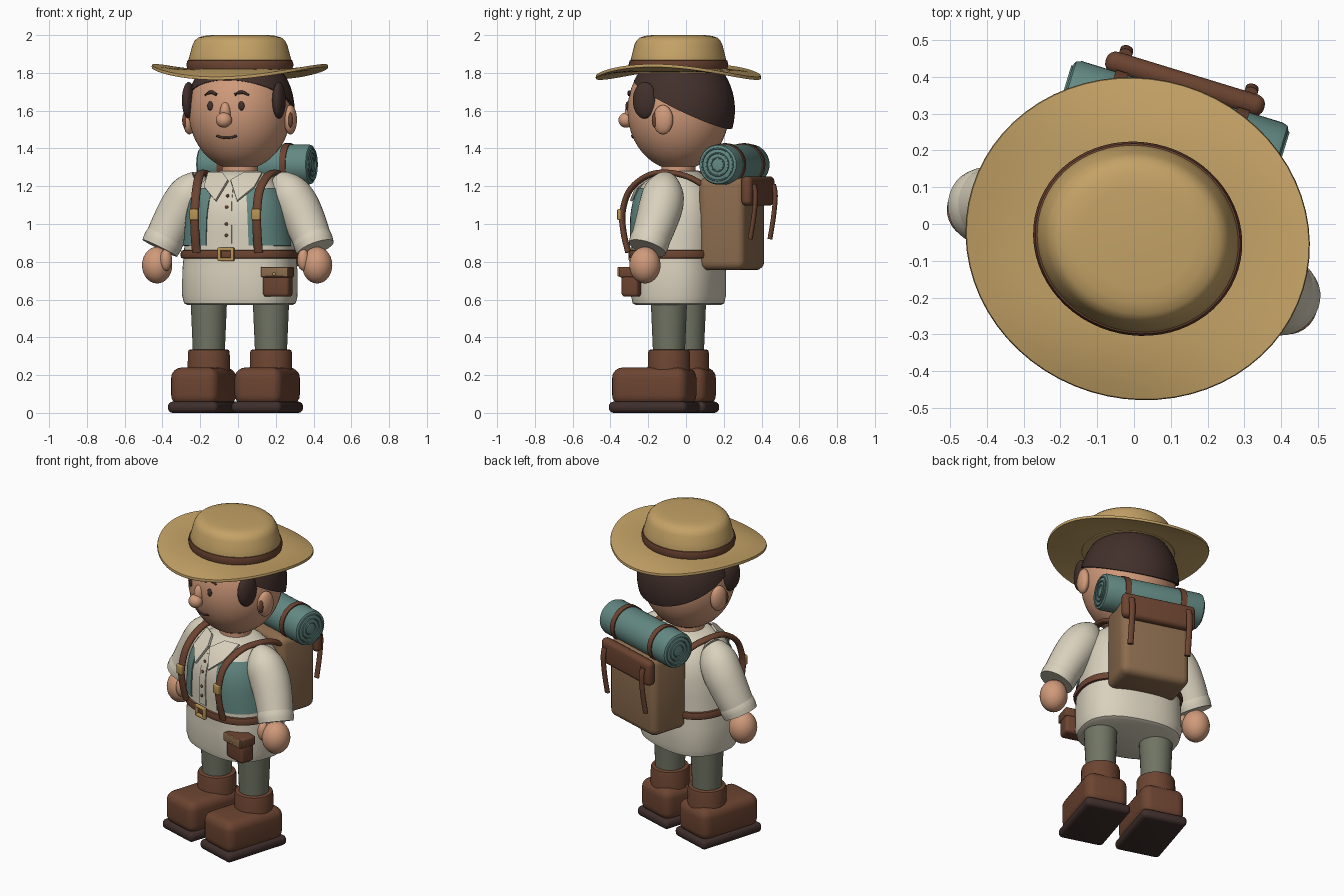
import bpy, bmesh, math
from mathutils import Matrix, Vector

if "Cube" in bpy.data.objects:
    bpy.data.objects.remove(bpy.data.objects["Cube"])


def material(name, r, g, b):
    m = bpy.data.materials.new(name)
    lin = [((v / 255 + 0.055) / 1.055) ** 2.4 for v in (r, g, b)]
    m.diffuse_color = (*lin, 1)
    m.use_nodes = True
    m.node_tree.nodes["Principled BSDF"].inputs["Base Color"].default_value = m.diffuse_color
    return m


SKIN = material("skin", 208, 154, 122)
HAIR = material("dark_hair", 66, 48, 43)
STRAW = material("straw", 196, 162, 102)
LEATHER = material("brown_leather", 108, 68, 49)
CREAM = material("cream_cloth", 217, 209, 189)
TEAL = material("teal_cloth", 99, 137, 131)
CANVAS = material("tan_canvas", 140, 108, 78)
PANTS = material("grey_green_cloth", 112, 116, 99)
BRASS = material("brass", 184, 147, 85)
SOLE = material("dark_sole", 62, 46, 43)
PLACE = Matrix.Translation((0.01, -0.04, 0)) @ Matrix.Rotation(math.radians(-17), 4, 'Z')


def finish(name, bm, mat, thick=0):
    bmesh.ops.recalc_face_normals(bm, faces=bm.faces)
    if thick:
        bmesh.ops.solidify(bm, geom=bm.faces[:], thickness=thick)
        bmesh.ops.recalc_face_normals(bm, faces=bm.faces)
    me = bpy.data.meshes.new(name)
    bm.to_mesh(me)
    bm.free()
    me.transform(PLACE)
    me.materials.append(mat)
    ob = bpy.data.objects.new(name, me)
    bpy.context.collection.objects.link(ob)
    return ob


def ball(name, c, r, mat, seg=28):
    bm = bmesh.new()
    bmesh.ops.create_uvsphere(bm, u_segments=seg, v_segments=seg // 2, radius=1,
                              matrix=Matrix.Translation(c) @ Matrix.Diagonal((*r, 1)))
    return finish(name, bm, mat)


def box(name, c, size, mat, bevel=0.01, seg=3):
    bm = bmesh.new()
    bmesh.ops.create_cube(bm, size=1, matrix=Matrix.Translation(c) @ Matrix.Diagonal((*size, 1)))
    bmesh.ops.bevel(bm, geom=bm.edges[:], offset=bevel, segments=seg, profile=0.5, affect='EDGES')
    return finish(name, bm, mat)


def skin_rings(name, rings, mat, closed=True, caps=True, thick=0, loop=False):
    """Join a list of point rings with quads."""
    bm = bmesh.new()
    vs = [[bm.verts.new(p) for p in ring] for ring in rings]
    n = len(vs[0])
    pairs = list(zip(vs, vs[1:])) + ([(vs[-1], vs[0])] if loop else [])
    for a, b in pairs:
        for i in range(n if closed else n - 1):
            j = (i + 1) % n
            bm.faces.new((a[i], a[j], b[j], b[i]))
    if caps and closed and not loop:
        bm.faces.new(vs[0])
        bm.faces.new(vs[-1])
    return finish(name, bm, mat, thick)


def oval(cx, cy, z, a, b, n=48, power=2):
    out = []
    for i in range(n):
        t = 2 * math.pi * i / n
        c, s = math.cos(t), math.sin(t)
        out.append((cx + a * math.copysign(abs(c) ** (2 / power), c),
                    cy + b * math.copysign(abs(s) ** (2 / power), s), z))
    return out


def sweep(name, pts, mat, flat=1.0, steps=6, n=20):
    """Smooth tube through (x, y, z, radius) points; flat squashes its thickness."""
    p = [Vector(q) for q in pts]
    p = [2 * p[0] - p[1]] + p + [2 * p[-1] - p[-2]]
    path = []
    for i in range(1, len(p) - 2):
        for k in range(steps):
            t = k / steps
            path.append(0.5 * (2 * p[i] + (p[i + 1] - p[i - 1]) * t
                        + (2 * p[i - 1] - 5 * p[i] + 4 * p[i + 1] - p[i + 2]) * t * t
                        + (3 * p[i] - p[i - 1] - 3 * p[i + 1] + p[i + 2]) * t ** 3))
    path.append(p[-2])
    rings = []
    for i, q in enumerate(path):
        d = (path[min(i + 1, len(path) - 1)] - path[max(i - 1, 0)]).to_3d().normalized()
        ref = Vector((0, 0, 1)) if abs(d.x) > 0.85 else Vector((1, 0, 0))
        u = (ref - d * ref.dot(d)).normalized()
        v = d.cross(u)
        c = q.to_3d()
        rings.append([c + q.w * (u * math.cos(a) + v * flat * math.sin(a))
                      for a in (2 * math.pi * j / n for j in range(n))])
    return skin_rings(name, rings, mat)


# Shirt body: profile of height, half width, half depth
BODY = [(.57, .275, .205), (.58, .294, .225), (.62, .304, .234), (.75, .303, .234), (.84, .295, .23),
        (.95, .285, .236), (1.05, .275, .236), (1.13, .255, .222), (1.2, .22, .187),
        (1.25, .165, .14), (1.28, .10, .10)]


def body_at(z, deg, off=0):
    for (z0, a0, b0), (z1, a1, b1) in zip(BODY, BODY[1:]):
        if z <= z1:
            break
    t = (z - z0) / (z1 - z0)
    c, s = math.cos(math.radians(deg)), math.sin(math.radians(deg))
    return ((a0 + t * (a1 - a0) + off) * math.copysign(abs(c) ** 0.8, c),
            (b0 + t * (b1 - b0) + off) * math.copysign(abs(s) ** 0.8, s), z)


def body_patch(name, z0, z1, d0, d1, off, mat, thick):
    rings = [[body_at(z0 + (z1 - z0) * k / 8, d0 + (d1 - d0) * i / 24, off) for i in range(25)]
             for k in range(9)]
    return skin_rings(name, rings, mat, closed=False, thick=thick)


skin_rings("shirt_body", [oval(0, 0, z, a, b, 56, 2.5) for z, a, b in BODY], CREAM)
body_patch("shirt_placket", .88, 1.19, -93, -87, .006, CREAM, .008)
for k, z in enumerate((.94, 1.0, 1.09, 1.15)):
    ball(f"shirt_button_{k}", (0, body_at(z, -90)[1] - .01, z), (.009, .006, .009), LEATHER, 12)

# Belt and buckle
rings = [[body_at(z, 360 * i / 56, o) for i in range(56)]
         for z, o in ((.818, 0), (.82, .012), (.84, .018), (.86, .012), (.862, 0))]
skin_rings("belt", rings, LEATHER, caps=False)
for s in (-1, 1):
    box("belt_buckle_side", (s * .036, -.253, .84), (.018, .02, .072), BRASS, .005)
    box("belt_buckle_bar", (0, -.253, .84 + s * .027), (.09, .02, .018), BRASS, .005)

# Belt pouch
box("pouch", (.262, -.17, .69), (.145, .095, .15), LEATHER, .018)
box("pouch_lid", (.262, -.172, .745), (.155, .11, .056), LEATHER, .01)
box("pouch_flap", (.262, -.228, .747), (.15, .014, .05), CANVAS, .004)
ball("pouch_stud", (.262, -.237, .735), (.009, .006, .009), BRASS, 12)

# Head: ellipsoid, tilted hair cap, ears, face
HC, HR = Vector((0, 0, 1.6)), Vector((.272, .27, .315))
ball("head", HC, HR, SKIN, 48)
skin_rings("neck", [oval(0, 0, z, .095, .09) for z in (1.22, 1.34)], SKIN)
bm = bmesh.new()
bmesh.ops.create_uvsphere(bm, u_segments=48, v_segments=32, radius=1,
                          matrix=Matrix.Translation((0, .015, 1.605)) @ Matrix.Diagonal((.285, .285, .32, 1)))
cut = bmesh.ops.bisect_plane(bm, geom=bm.verts[:] + bm.edges[:] + bm.faces[:], plane_co=(0, .24, 1.525),
                             plane_no=(0, .5, 1), clear_inner=True)
bmesh.ops.contextual_create(bm, geom=[e for e in cut['geom_cut'] if isinstance(e, bmesh.types.BMEdge)])
finish("hair", bm, HAIR)


def face_y(x, z):
    return -HR.y * math.sqrt(1 - (x / HR.x) ** 2 - ((z - HC.z) / HR.z) ** 2)


ball("nose", (0, -.29, 1.55), (.043, .04, .04), SKIN)
ball("nose_bridge", (0, -.264, 1.585), (.03, .032, .06), SKIN)
sweep("mouth", [(x, face_y(x, z) - .002, z, .006) for x, z in
                ((-.055, 1.467), (-.03, 1.459), (0, 1.456), (.03, 1.459), (.055, 1.467))], HAIR, n=10)
for s in (-1, 1):
    ball("eye", (s * .086, face_y(.086, 1.625), 1.625), (.017, .01, .024), HAIR, 20)
    sweep("eyebrow", [(s * x, face_y(x, z) - .003, z, r) for x, z, r in
                      ((.05, 1.685, .008), (.085, 1.698, .009), (.122, 1.682, .005))], HAIR, n=10)
    ball("sideburn", (s * .25, -.11, 1.655), (.032, .066, .097), HAIR)
    ball("ear", (s * .28, 0, 1.552), (.032, .055, .078), SKIN)
    ball("ear_hollow", (s * .293, -.042, 1.55), (.013, .016, .04), LEATHER, 16)

# Hat: crown, band and saddle-shaped brim
skin_rings("hat_crown", [oval(0, 0, z, a, a * .915, 64) for a, z in
           ((.27, 1.80), (.277, 1.86), (.266, 1.9), (.252, 1.95), (.24, 1.972), (.222, 1.987),
            (.19, 1.996), (.15, 2.0))], STRAW)
skin_rings("hat_band", [oval(0, 0, z, a, a * .915, 64) for a, z in
           ((.265, 1.815), (.28, 1.82), (.286, 1.843), (.28, 1.866), (.265, 1.87))], LEATHER, caps=False)
rings = []
for t, dz in [(k / 8, .008) for k in range(9)] + [(1.012, 0)] + [(k / 8, -.008) for k in range(8, -1, -1)]:
    ring = []
    for i in range(64):
        a = 2 * math.pi * i / 64
        ring.append(((.25 + .218 * t) * math.cos(a), (.23 + .203 * t) * math.sin(a),
                     1.813 + dz + t * t * (.034 * math.cos(2 * a) - .008)))
    rings.append(ring)
skin_rings("hat_brim", rings, STRAW, caps=False, loop=True)

# Paired parts
for s in (-1, 1):
    # vest panel and collar
    body_patch("vest_panel", .885, 1.19, -90 + s * 18.5, -90 + s * 84, .006, TEAL, .012)
    bm = bmesh.new()
    pts = [(.008, -.195, 1.235), (.06, -.25, 1.125), (.14, -.195, 1.2), (.15, -.09, 1.275), (.06, -.125, 1.275)]
    v = [bm.verts.new((s * x, y, z)) for x, y, z in pts]
    for f in ((0, 1, 2), (0, 2, 4), (2, 3, 4)):
        bm.faces.new([v[i] for i in f])
    finish("collar_flap", bm, CREAM, .014)
    # shoulder strap over to the pack
    sweep("shoulder_strap", [(s * x, y, z, .024) for x, y, z in
          ((.172, -.225, .85), (.172, -.25, .95), (.172, -.257, 1.06), (.175, -.215, 1.18), (.19, -.11, 1.257),
           (.2, 0, 1.272), (.19, .11, 1.25), (.17, .2, 1.2))], LEATHER, flat=.65)
    box("strap_buckle", (s * .172, -.268, 1.05), (.046, .026, .058), BRASS, .006)
    # arm
    sweep("sleeve", [(s * x, y, z, r) for x, y, z, r in
          ((.19, 0, 1.235, .03), (.225, 0, 1.215, .075), (.27, 0, 1.165, .108), (.32, 0, 1.09, .116),
           (.375, -.015, .99, .109), (.428, -.04, .878, .099))], CREAM, n=32)
    sweep("cuff", [(s * x, y, z, r) for x, y, z, r in
          ((.402, -.028, .935, .102), (.416, -.034, .905, .106), (.431, -.041, .872, .102))], CREAM, n=32, steps=3)
    ball("hand", (s * .443, -.05, .782), (.08, .083, .097), SKIN)
    ball("thumb", (s * .38, -.095, .81), (.032, .034, .058), SKIN, 20)
    # leg and boot
    skin_rings("trouser_leg", [oval(s * .172, 0, z, r, r, 32) for z, r in ((.3, .084), (.6, .097))], PANTS)
    skin_rings("boot_shaft", [oval(s * .172, 0, z, r, r, 32) for z, r in
               ((.15, .115), (.32, .111), (.332, .107), (.336, .098))], LEATHER)
    box("boot_foot", (s * .176, -.08, .14), (.262, .415, .2), LEATHER, .055, 5)
    box("boot_sole", (s * .176, -.08, .03), (.278, .432, .06), SOLE, .026, 4)
    # pack closing strap and bedroll strap
    sweep("pack_strap", [(s * .178, y, z, .018) for y, z in
          ((.472, 1.21), (.482, 1.15), (.472, 1.04), (.452, .92))], LEATHER, flat=.7, n=14)

# Backpack
box("pack_body", (0, .295, 1.003), (.42, .255, .495), CANVAS, .045, 4)
box("pack_flap", (0, .44, 1.175), (.45, .06, .155), LEATHER, .027, 4)


def roll(name, profile, mat, caps=True):
    """Turned part around the bedroll's sideways axis."""
    rings = [[(x, .31 + r * math.cos(a), 1.315 + r * math.sin(a))
              for a in (2 * math.pi * i / 40 for i in range(40))] for x, r in profile]
    return skin_rings(name, rings, mat, caps=caps)


# Bedroll with straps and rolled ends
roll("bedroll", [(-.305, .092), (-.3, .102), (-.285, .107), (.285, .107), (.3, .102), (.305, .092)], TEAL)
for s in (-1, 1):
    roll("bedroll_strap", [(s * .155, .1), (s * .155, .113), (s * .19, .113), (s * .19, .1)], LEATHER, False)
    for r in (.03, .055, .08):
        roll("bedroll_end_fold", [(s * .303, r), (s * .31, r + .003), (s * .31, r + .007), (s * .303, r + .01)],
             TEAL, False)

bpy.ops.object.select_all(action='SELECT')
bpy.context.view_layer.objects.active = bpy.data.objects["head"]
bpy.ops.object.shade_smooth_by_angle(angle=math.radians(40))
